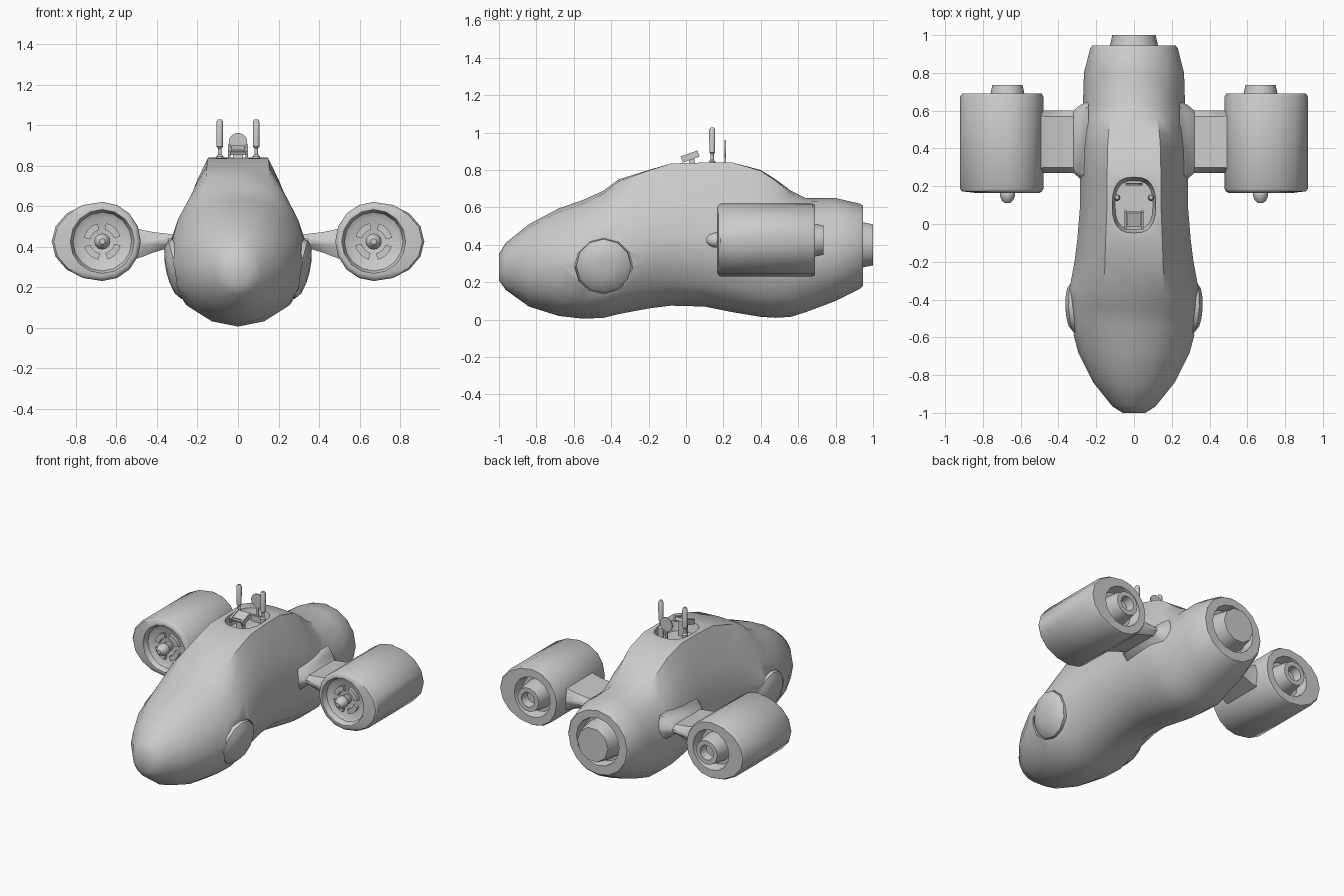
import bpy, bmesh
from math import sin, cos, pi, radians
from mathutils import Vector, Matrix

if "Cube" in bpy.data.objects:
    bpy.data.objects.remove(bpy.data.objects["Cube"])


def finish(name, bm, smooth=38, mirror=False):
    bmesh.ops.recalc_face_normals(bm, faces=bm.faces)
    me = bpy.data.meshes.new(name)
    bm.to_mesh(me)
    bm.free()
    ob = bpy.data.objects.new(name, me)
    bpy.context.collection.objects.link(ob)
    bpy.ops.object.select_all(action='DESELECT')
    ob.select_set(True)
    bpy.context.view_layer.objects.active = ob
    if smooth:
        bpy.ops.object.shade_smooth_by_angle(angle=radians(smooth))
    if mirror:
        ob.modifiers.new("mirror", 'MIRROR').use_axis[0] = True
        ob.modifiers["mirror"].use_mirror_merge = False
    return ob


def loft(name, rings, **kw):
    """Skin closed rings of equal point count and cap both ends."""
    bm = bmesh.new()
    vs = [[bm.verts.new(p) for p in r] for r in rings]
    n = len(rings[0])
    for a, b in zip(vs, vs[1:]):
        for i in range(n):
            j = (i + 1) % n
            bm.faces.new((a[i], a[j], b[j], b[i]))
    bm.faces.new(vs[0][::-1])
    bm.faces.new(vs[-1])
    return finish(name, bm, **kw)


def lathe(name, profile, loc, axis, n=12, **kw):
    """Turn (distance, radius) pairs around an axis through loc."""
    m = Matrix.Translation(loc) @ Vector(axis).to_track_quat('Z', 'Y').to_matrix().to_4x4()
    return loft(name, [[m @ Vector((r * cos(2*pi*i/n), r * sin(2*pi*i/n), t)) for i in range(n)]
                       for t, r in profile], **kw)


def box(name, loc, size, tilt=0, **kw):
    bm = bmesh.new()
    bmesh.ops.create_cube(bm, size=1, matrix=Matrix.Translation(loc) @ Matrix.Rotation(tilt, 4, 'X')
                          @ Matrix.Diagonal((*size, 1)))
    return finish(name, bm, smooth=0, **kw)


def cut(ob, cutter):
    cutter.hide_render = True
    mod = ob.modifiers.new("cut", 'BOOLEAN')
    mod.operation, mod.solver, mod.object = 'DIFFERENCE', 'EXACT', cutter
    bpy.context.view_layer.objects.active = ob
    bpy.ops.object.modifier_apply(modifier="cut")
    bpy.data.objects.remove(cutter)


# hull: sections blended from round (0) to cabin shape (1)
CABIN = [(0, 0), (.42, .05), (.78, .16), (.96, .34), (1, .5), (.82, .71), (.67, .86), (.5, 1), (0, 1)]


def section(y, w, zb, zt, k):
    half = []
    for i, (cx, cz) in enumerate(CABIN):
        a = -pi/2 + pi * i / 8
        half.append((w * ((1-k) * cos(a) + k * cx), zb + (zt-zb) * ((1-k) * (.5 + .5*sin(a)) + k * cz)))
    return [(x, y, z) for x, z in half] + [(-x, y, z) for x, z in half[-2:0:-1]]


stations = [(-1, .06, .21, .35, 0), (-.965, .115, .16, .41, 0), (-.84, .215, .07, .51, 0),
            (-.68, .295, .02, .595, .1), (-.55, .33, .005, .64, .2), (-.44, .35, .01, .69, .4),
            (-.36, .345, .03, .75, .65), (-.2, .315, .06, .80, .9), (-.08, .30, .075, .835, 1),
            (.1, .285, .07, .84, 1), (.25, .285, .04, .84, 1), (.4, .29, .015, .80, .85),
            (.48, .29, .01, .75, .7), (.56, .285, .015, .69, .45), (.64, .27, .04, .65, .2),
            (.8, .265, .10, .65, 0), (.93, .232, .165, .62, 0), (.945, .22, .18, .61, 0),
            (.945, .16, .24, .56, 0), (.88, .15, .25, .55, 0)]
hull = loft("hull", [section(*s) for s in stations])


# cockpit opening
def oval(z, s):
    pts = []
    for i in range(24):
        c, d = cos(2*pi*i/24), sin(2*pi*i/24)
        pts.append((s * .118 * abs(c)**.75 * (1 if c > 0 else -1),
                    .1 + s * .152 * abs(d)**.75 * (1 if d > 0 else -1), z))
    return pts


cut(hull, loft("cockpit_cutter", [oval(.77, .85), oval(.82, .95), oval(.9, 1.05)]))

# side portholes
for s, side in ((1, "right"), (-1, "left")):
    loc, ax = (s * .318, -.44, .285), (s * .97, -.04, -.22)
    cut(hull, lathe("porthole_cutter", [(-.025, .155), (.12, .155)], loc, ax))
    lathe("porthole_" + side, [(-.04, .148), (-.005, .148), (.02, .115), (.033, .06), (.036, .02)], loc, ax)
bpy.ops.object.select_all(action='DESELECT')
hull.select_set(True)
bpy.context.view_layer.objects.active = hull
bpy.ops.object.shade_smooth_by_angle(angle=radians(38))

# main exhaust
lathe("main_nozzle", [(.87, .14), (.94, .128), (1, .115)], (0, 0, .4), (0, 1, 0), 10)

# engine pods, circle bulging outward
EX, EZ = .67, .425


def pod(y, s):
    return [(EX + s * (.25 if cos(a) > 0 else .19) * cos(a), y, EZ + s * .195 * sin(a))
            for a in [2*pi*i/16 for i in range(16)]]


def circ(y, r):
    return [(EX + r * cos(2*pi*i/16), y, EZ + r * sin(2*pi*i/16)) for i in range(16)]


loft("engine_pod", [circ(.215, .12), circ(.20, .145), circ(.185, .15), circ(.165, .158), circ(.165, .172),
                    pod(.173, .96), pod(.185, 1), pod(.675, 1), pod(.69, .96), circ(.69, .135),
                    circ(.62, .12)], mirror=True)
lathe("engine_nozzle", [(.6, .1), (.69, .09), (.735, .08), (.735, .05), (.68, .042)],
      (EX, 0, EZ), (0, 1, 0), 14, mirror=True)
lathe("intake_spinner", [(-.23, .03), (-.18, .032), (-.17, .04), (-.15, .04), (-.125, .03), (-.11, .014)],
      (EX, 0, EZ), (0, -1, 0), 12, mirror=True)

# arc vanes in the intake
for k in range(4):
    rings = []
    for i in range(6):
        a = pi/2 * k + .2 + i * .22
        rings.append([(EX + r * cos(a), y, EZ + r * sin(a))
                      for r, y in ((.06, .225), (.06, .195), (.092, .195), (.092, .225))])
    loft("intake_vane_%d" % (k + 1), rings, mirror=True)

# pylons flaring into hull and pod
rings = []
for x, y0, y1, z0, z1 in ((.24, .22, .65, .34, .52), (.285, .24, .63, .37, .49), (.32, .27, .6, .40, .46),
                          (.42, .27, .6, .37, .472), (.47, .27, .6, .35, .482), (.53, .26, .61, .33, .5)):
    zm = (z0 + z1) / 2
    rings.append([(x, y0, zm - .01), (x, y0 + .03, z0), (x, y1 - .03, z0), (x, y1, zm - .01),
                  (x, y1, zm + .01), (x, y1 - .03, z1), (x, y0 + .03, z1), (x, y0, zm + .01)])
loft("engine_pylon", rings, mirror=True)

# cockpit controls
lathe("control_lever", [(.76, .018), (.845, .018), (.855, .009), (.885, .009), (.893, .016),
                        (1.015, .017), (1.027, .01)], (.09, .14, 0), (0, 0, 1), 10, mirror=True)
lathe("round_gauge", [(-.004, .046), (.004, .046)], (0, .21, .915), (0, 1, 0), 20)
box("gauge_stem", (0, .21, .82), (.016, .008, .11))
box("gauge_foot", (0, .21, .79), (.09, .014, .04))
T = radians(20)
box("console_panel", (0, .03, .878), (.07, .07, .022), T)
box("console_rail", (.043, .022, .872), (.013, .095, .035), T, mirror=True)
box("console_bar", (0, -.008, .862), (.09, .012, .014), T)
box("console_post", (0, .03, .82), (.05, .03, .11))
